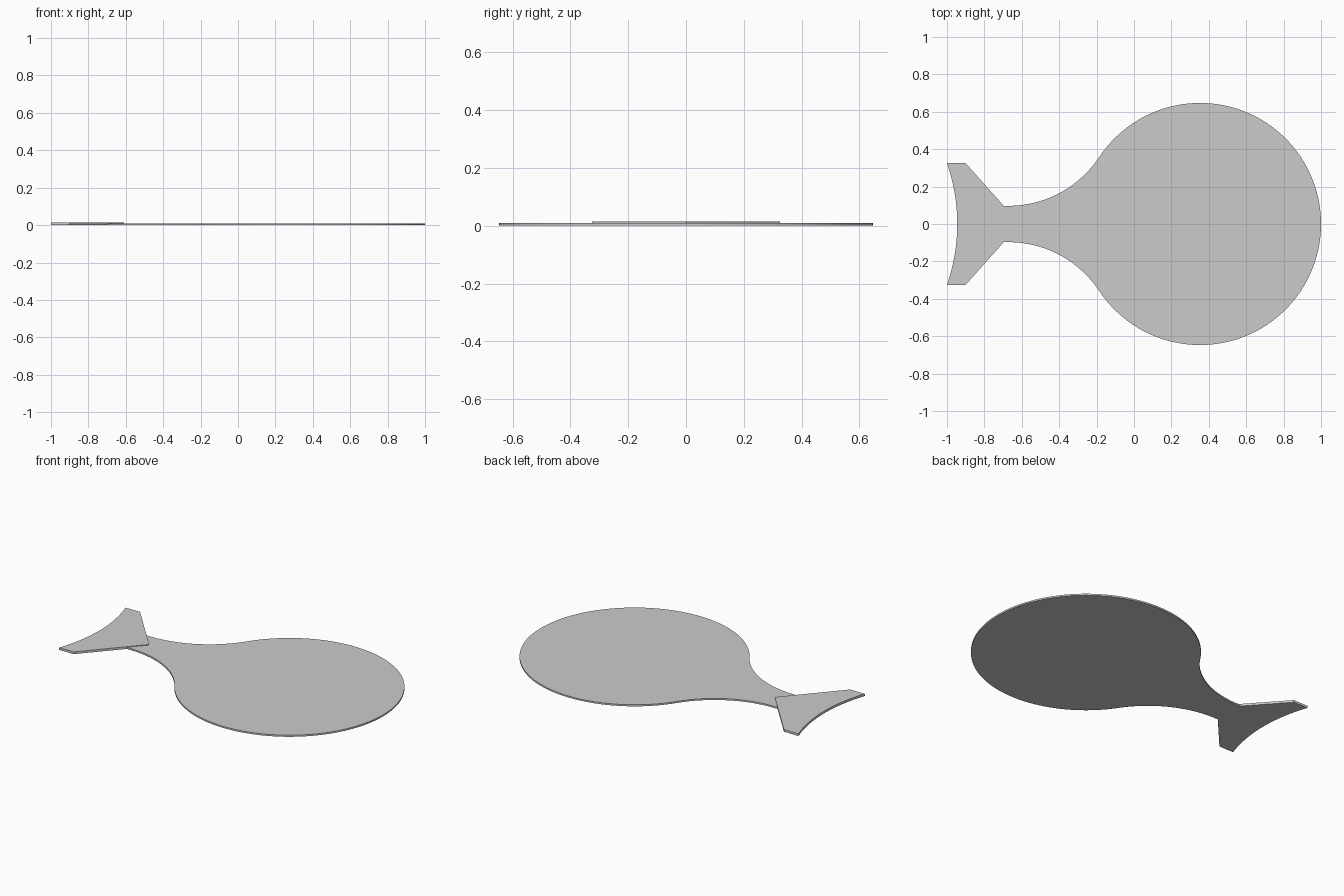
import bpy, bmesh, math

if "Cube" in bpy.data.objects:
    bpy.data.objects.remove(bpy.data.objects["Cube"])

def plate(name, pts, z0, z1):
    # Extrude a flat outline into a thin plate
    bm = bmesh.new()
    face = bm.faces.new([bm.verts.new((x, y, z0)) for x, y in pts])
    top = bmesh.ops.extrude_face_region(bm, geom=[face])
    verts = [v for v in top["geom"] if isinstance(v, bmesh.types.BMVert)]
    bmesh.ops.translate(bm, vec=(0, 0, z1 - z0), verts=verts)
    bmesh.ops.recalc_face_normals(bm, faces=bm.faces)
    mesh = bpy.data.meshes.new(name)
    bm.to_mesh(mesh)
    bm.free()
    obj = bpy.data.objects.new(name, mesh)
    bpy.context.collection.objects.link(obj)
    return obj

def arc(cx, cy, r, a0, a1, n):
    return [(cx + r * math.cos(a0 + (a1 - a0) * i / n),
             cy + r * math.sin(a0 + (a1 - a0) * i / n)) for i in range(n + 1)]

def mirrored(half):
    # Half outline from axis side at +y, closed with its reflection
    return half + [(x, -y) for x, y in reversed(half) if y > 1e-6]

# Round body with a concave neck tangent to the circle
R, CX, r, neck = 0.647, 0.353, 0.583, 0.097
cy = neck + r
a = math.asin(cy / (R + r))
cx = CX - (R + r) * math.cos(a)
half = arc(CX, 0, R, 0, math.pi - a, 72)
half += arc(cx, cy, r, -a, -math.pi / 2, 24)[1:]
half.append((-0.70, neck))
outline = half + [(x, -y) for x, y in reversed(half[1:])]
plate("body", outline, 0.0, 0.01)

# Tail fin with a pointed front and hollow rear edge
w, sag = 0.325, 0.055
rr = (w * w + sag * sag) / (2 * sag)
t = math.asin(w / rr)
rear = arc(-1 + sag - rr, 0, rr, t, -t, 32)
plate("tail_fin", [(-0.61, 0), (-0.9, w)] + rear + [(-0.9, -w)], 0.0, 0.014)
